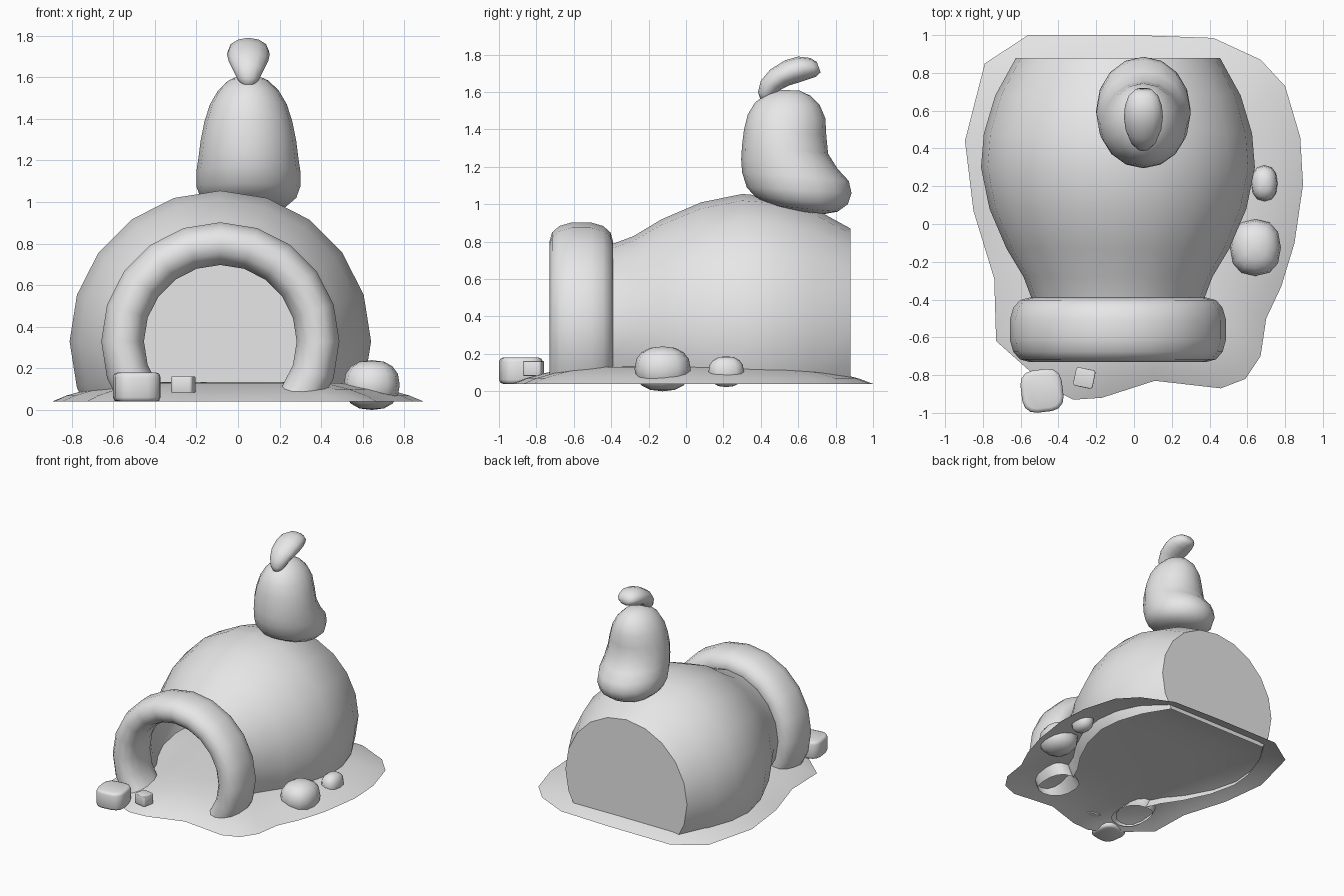
import bpy, bmesh, math
from mathutils import Vector, Matrix

cube = bpy.data.objects.get("Cube")
if cube:
    bpy.data.objects.remove(cube, do_unlink=True)

clay = bpy.data.materials.new("grey_clay")
clay.use_nodes = True
clay.diffuse_color = (0.8, 0.8, 0.8, 1)
clay.node_tree.nodes["Principled BSDF"].inputs["Base Color"].default_value = clay.diffuse_color


def finish(name, bm, angle=50, clean=True):
    """Turn a bmesh into a smooth shaded object."""
    if clean:
        bmesh.ops.recalc_face_normals(bm, faces=bm.faces)
    mesh = bpy.data.meshes.new(name)
    bm.to_mesh(mesh)
    bm.free()
    mesh.materials.append(clay)
    obj = bpy.data.objects.new(name, mesh)
    bpy.context.collection.objects.link(obj)
    bpy.ops.object.select_all(action='DESELECT')
    obj.select_set(True)
    bpy.context.view_layer.objects.active = obj
    bpy.ops.object.shade_smooth_by_angle(angle=math.radians(angle))
    return obj


def skin(bm, rings, closed=False):
    """Join neighbouring rings of points with quads."""
    loops = [[bm.verts.new(p) for p in ring] for ring in rings]
    pairs = list(zip(loops, loops[1:]))
    if closed:
        pairs.append((loops[-1], loops[0]))
    for a, b in pairs:
        for i in range(len(a)):
            j = (i + 1) % len(a)
            bm.faces.new((a[i], a[j], b[j], b[i]))
    return loops


def trim_below(bm, z):
    geom = bm.verts[:] + bm.edges[:] + bm.faces[:]
    bmesh.ops.bisect_plane(bm, geom=geom, plane_co=(0, 0, z),
                           plane_no=(0, 0, -1), clear_outer=True)


def circle(n):
    return [(math.cos(math.tau * i / n), math.sin(math.tau * i / n)) for i in range(n)]


AXIS_Z = 0.33
BASE = 0.045

# Vaulted hut shell, open at the front and flat at the back
profile = [(-0.40, 0.455), (-0.28, 0.50), (-0.13, 0.59), (0.08, 0.68), (0.3, 0.725),
           (0.48, 0.71), (0.68, 0.65), (0.88, 0.54)]
bm = bmesh.new()
loops = skin(bm, [[(-0.085 + r * c, y, AXIS_Z + r * s) for c, s in circle(20)]
                  for y, r in profile])
bm.faces.new(loops[-1])
trim_below(bm, BASE)
finish("hut_shell", bm)

# Thick rounded arch around the doorway
bm = bmesh.new()
section = [(math.copysign(abs(c) ** 0.8, c) * 0.17, math.copysign(abs(s) ** 0.9, s) * 0.105)
           for c, s in circle(14)]
skin(bm, [[(-0.085 + (0.47 + dr) * c, -0.56 + dy, AXIS_Z + (0.47 + dr) * s)
           for dy, dr in section] for c, s in circle(20)], closed=True)
trim_below(bm, BASE)
finish("door_arch", bm)

# Low mound of ground with an irregular rim, hollow underneath
rim = [(-0.56, 1), (0, 1), (0.42, 0.985), (0.67, 0.87), (0.8, 0.73), (0.88, 0.46),
       (0.895, 0.21), (0.85, -0.1), (0.78, -0.33), (0.7, -0.5), (0.67, -0.7),
       (0.59, -0.82), (0.46, -0.87), (0.11, -0.83), (-0.17, -0.92), (-0.32, -0.93),
       (-0.46, -0.86), (-0.73, -0.62), (-0.74, -0.29), (-0.85, 0.07), (-0.895, 0.44),
       (-0.79, 0.85)]
bm = bmesh.new()
loops = skin(bm, [[(x * k, y * k, z) for x, y in rim]
                  for k, z in ((1, 0.04), (0.92, 0.07), (0.8, 0.1), (0.62, 0.13), (0.35, 0.135))])
bm.faces.new(loops[-1])
finish("ground_mound", bm)


def blob(name, sections, x, n=16):
    """Loft oval sections, each given by two (y, z) ends and a half width."""
    bm = bmesh.new()
    rings = []
    for y0, z0, y1, z1, w in sections:
        mid = Vector((x, (y0 + y1) / 2, (z0 + z1) / 2))
        half = Vector((0, (y1 - y0) / 2, (z1 - z0) / 2))
        rings.append([mid + half * c + Vector((w * s, 0, 0)) for c, s in circle(n)])
    loops = skin(bm, rings)
    bm.faces.new(loops[0])
    bm.faces.new(loops[-1])
    return finish(name, bm, 70)


# Pear shaped ornament on the roof, with a bulge to the back
blob("roof_ornament", [
    (0.58, 0.965, 0.74, 0.948, 0.08), (0.45, 0.995, 0.81, 0.96, 0.18),
    (0.37, 1.04, 0.865, 1.0, 0.23), (0.325, 1.09, 0.885, 1.06, 0.25),
    (0.30, 1.17, 0.87, 1.125, 0.25), (0.295, 1.24, 0.81, 1.19, 0.24),
    (0.30, 1.32, 0.76, 1.27, 0.23), (0.31, 1.40, 0.75, 1.37, 0.212),
    (0.33, 1.48, 0.745, 1.46, 0.185), (0.37, 1.545, 0.715, 1.53, 0.145),
    (0.43, 1.59, 0.665, 1.58, 0.095), (0.51, 1.612, 0.61, 1.607, 0.04)], 0.05)

# Curled tuft on top of the ornament
blob("roof_tuft", [
    (0.40, 1.555, 0.43, 1.55, 0.02), (0.385, 1.60, 0.47, 1.575, 0.05),
    (0.40, 1.66, 0.51, 1.615, 0.075), (0.45, 1.72, 0.55, 1.635, 0.095),
    (0.53, 1.77, 0.60, 1.65, 0.103), (0.60, 1.79, 0.65, 1.667, 0.098),
    (0.665, 1.782, 0.695, 1.682, 0.078), (0.70, 1.76, 0.72, 1.705, 0.045)], 0.05, 12)


# Smooth pebbles sunk into the ground on the left
def pebble(name, centre, size):
    bm = bmesh.new()
    bmesh.ops.create_uvsphere(bm, u_segments=12, v_segments=8, radius=1)
    for v in bm.verts:
        # square the outline slightly
        flat = [math.copysign(abs(a) ** 0.85, a) for a in v.co]
        v.co = [c + f * s / 2 for c, f, s in zip(centre, flat, size)]
    finish(name, bm, 70)


pebble("large_pebble", (0.643, -0.125, 0.12), (0.27, 0.30, 0.24))
pebble("small_pebble", (0.69, 0.215, 0.105), (0.14, 0.19, 0.165))


# Bevelled stone blocks in front of the door
def block(name, centre, size, turn, bevel):
    bm = bmesh.new()
    bmesh.ops.create_cube(bm, size=1)
    bmesh.ops.scale(bm, vec=size, verts=bm.verts)
    upright = [e for e in bm.edges if abs(e.verts[0].co.z - e.verts[1].co.z) > 0.01]
    bmesh.ops.bevel(bm, geom=upright, offset=bevel, segments=3, affect='EDGES', profile=0.5)
    caps = [e for e in bm.edges if e.verts[0].co.z * e.verts[1].co.z > 0]
    bmesh.ops.bevel(bm, geom=caps, offset=bevel * 0.3, segments=2, affect='EDGES', profile=0.5)
    bm.transform(Matrix.Translation(centre) @ Matrix.Rotation(turn, 4, 'Z'))
    finish(name, bm)


block("large_block", (-0.487, -0.883, 0.11), (0.22, 0.225, 0.14), 0.12, 0.07)
block("small_block", (-0.263, -0.815, 0.122), (0.105, 0.1, 0.078), -0.2, 0.015)
